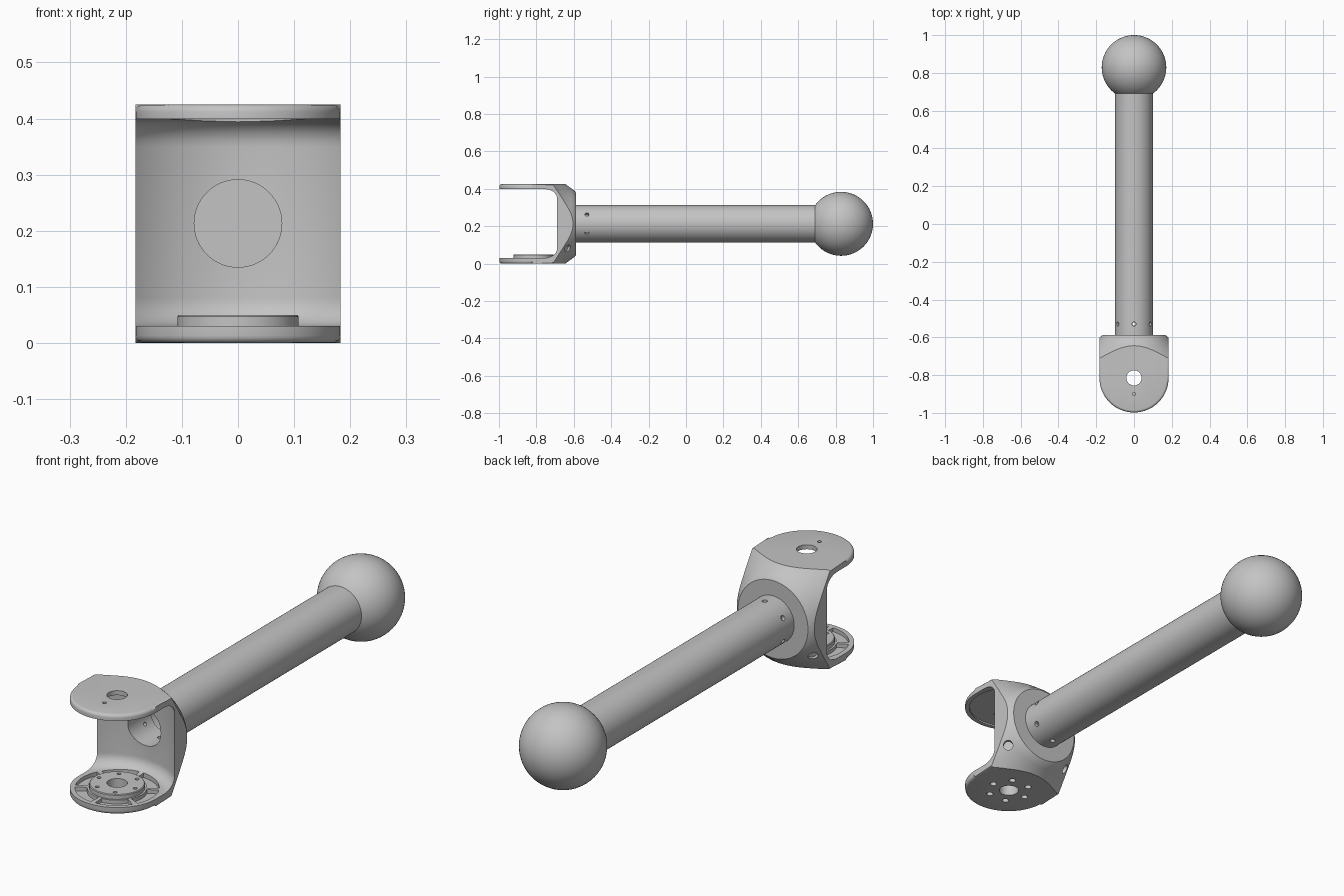
import bpy, bmesh, math
from mathutils import Vector, Matrix

if "Cube" in bpy.data.objects:
    bpy.data.objects.remove(bpy.data.objects["Cube"])

ZC = 0.213           # height of the arm axis
PIVOT = -0.815       # y of the vertical pivot axis
grey = bpy.data.materials.new("light grey")
grey.diffuse_color = (0.55, 0.55, 0.55, 1)
grey.use_nodes = True
grey.node_tree.nodes["Principled BSDF"].inputs["Base Color"].default_value = grey.diffuse_color


def finish(bm, name):
    bmesh.ops.recalc_face_normals(bm, faces=bm.faces)
    me = bpy.data.meshes.new(name)
    bm.to_mesh(me)
    bm.free()
    ob = bpy.data.objects.new(name, me)
    bpy.context.collection.objects.link(ob)
    me.materials.append(grey)
    return ob


def lathe(name, profile, axis, centre, n=96, closed=False):
    """Spin (radius, height) points about the y or z axis."""
    bm = bmesh.new()
    place = (lambda r, h, a: (r * math.cos(a), h, r * math.sin(a))) if axis == 'y' else \
            (lambda r, h, a: (r * math.cos(a), r * math.sin(a), h))
    rings = []
    for r, h in profile:
        rings.append([bm.verts.new(Vector(place(r, h, 2 * math.pi * i / n)) + Vector(centre))
                      for i in range(n)])
    pairs = list(zip(rings, rings[1:])) + ([(rings[-1], rings[0])] if closed else [])
    for a, b in pairs:
        for i in range(n):
            j = (i + 1) % n
            bm.faces.new((a[i], a[j], b[j], b[i]))
    if not closed:
        bm.faces.new(rings[0])
        bm.faces.new(rings[-1])
    return finish(bm, name)


def rod(p, q, r, n=24):
    """Cylinder cutter between two points."""
    p, q = Vector(p), Vector(q)
    d = q - p
    bm = bmesh.new()
    m = Matrix.Translation((p + q) / 2) @ d.to_track_quat('Z', 'Y').to_matrix().to_4x4()
    bmesh.ops.create_cone(bm, cap_ends=True, segments=n, radius1=r, radius2=r, depth=d.length, matrix=m)
    return finish(bm, "cutter")


def arc_block(r0, r1, z0, z1, a0, a1, n=12):
    """Curved slot cutter around the pivot."""
    bm = bmesh.new()
    arc = [a0 + (a1 - a0) * i / n for i in range(n + 1)]
    pts = [(r1, a) for a in arc] + [(r0, a) for a in reversed(arc)]
    f = bm.faces.new([bm.verts.new((r * math.cos(a), PIVOT + r * math.sin(a), z0)) for r, a in pts])
    ext = bmesh.ops.extrude_face_region(bm, geom=[f])
    for v in ext['geom']:
        if isinstance(v, bmesh.types.BMVert):
            v.co.z = z1
    return finish(bm, "cutter")


def boolean(ob, cutter, op='DIFFERENCE'):
    bpy.context.view_layer.objects.active = ob
    m = ob.modifiers.new("cut", 'BOOLEAN')
    m.operation, m.object, m.solver = op, cutter, 'EXACT'
    bpy.ops.object.modifier_apply(modifier=m.name)
    bpy.data.objects.remove(cutter)


def smooth(ob, angle=30):
    bpy.ops.object.select_all(action='DESELECT')
    ob.select_set(True)
    bpy.context.view_layer.objects.active = ob
    bpy.ops.object.shade_smooth_by_angle(angle=math.radians(angle))


# Bracket: rounded stadium block
bm = bmesh.new()
R = 0.183
outline = [(R * math.cos(a), PIVOT - R * math.sin(a))
           for a in (math.pi * i / 48 for i in range(49))] + [(-R, -0.55), (R, -0.55)]
f = bm.faces.new([bm.verts.new((x, y, 0)) for x, y in outline])
ext = bmesh.ops.extrude_face_region(bm, geom=[f])
for v in ext['geom']:
    if isinstance(v, bmesh.types.BMVert):
        v.co.z = 0.425
rim = [e for e in bm.edges if abs(e.verts[0].co.z - e.verts[1].co.z) < 1e-6]
bmesh.ops.bevel(bm, geom=rim, offset=0.013, segments=4, profile=0.5, affect='EDGES')
bracket = finish(bm, "fork_bracket")

# Turned dome that trims the back corners
dome = lathe("cutter", [(0.165, -0.587), (0.178, -0.597), (0.19, -0.614), (0.2125, -0.645),
                        (0.245, -0.68), (0.28, -0.712), (0.6, -1.0), (0.6, -1.1)],
             'y', (0, 0, ZC), 128)
boolean(bracket, dome, 'INTERSECT')

# Opening between the plates, with filleted concave back wall
RO, FL, Z0, Z1 = 0.279, 0.05, 0.03, 0.399
q = [math.pi / 2 * i / 8 for i in range(9)]
prof = [(RO - FL + FL * math.sin(a), Z0 + FL - FL * math.cos(a)) for a in q] + \
       [(RO - FL + FL * math.cos(a), Z1 - FL + FL * math.sin(a)) for a in q]
boolean(bracket, lathe("cutter", prof, 'z', (0, -0.90, 0), 128))

# Bore through the wall, pivot holes and locating hole
boolean(bracket, rod((0, -0.75, ZC), (0, -0.5, ZC), 0.078, 64))
boolean(bracket, rod((0, PIVOT, -0.1), (0, PIVOT, 0.5), 0.04, 48))
boolean(bracket, rod((0, -0.9, 0.3), (0, -0.9, 0.5), 0.008))

# Shallow recess under the top plate, ribbed slots in the bottom plate
boolean(bracket, rod((0, PIVOT, 0.38), (0, PIVOT, 0.406), 0.165, 64))
for k in range(6):
    c = math.radians(60 * k)
    boolean(bracket, arc_block(0.116, 0.163, 0.014, 0.04, c - 0.46, c + 0.46))

# Oval pockets at the lower back corners
for s in (-1, 1):
    boolean(bracket, rod((s * 0.145, -0.645, 0.085), (s * 0.25, -0.54, 0.045), 0.02))

# Raised bearing ring on the bottom plate
ring = lathe("bearing_ring", [(0.04, 0.028), (0.108, 0.028), (0.108, 0.047), (0.105, 0.05),
                              (0.088 + 0.012, 0.05), (0.04, 0.05)], 'z', (0, PIVOT, 0), 64, True)
for k in range(6):
    a = math.radians(60 * k)
    x, y = 0.085 * math.cos(a), PIVOT + 0.085 * math.sin(a)
    boolean(bracket, rod((x, y, -0.05), (x, y, 0.06), 0.014))
    boolean(ring, rod((x, y, 0), (x, y, 0.1), 0.008))

# Hollow arm tube and inner socket sleeve, with six radial screw holes
tube = lathe("arm_tube", [(0.1, -0.589), (0.1, 0.74), (0.085, 0.74), (0.085, -0.589)],
             'y', (0, 0, ZC), 96, True)
sleeve = lathe("socket_sleeve", [(0.0845, -0.595), (0.0845, -0.48), (0.078, -0.48), (0.078, -0.595)],
               'y', (0, 0, ZC), 96, True)
for k in range(6):
    a = math.radians(30 + 60 * k)
    for part, r in ((tube, 0.011), (sleeve, 0.008)):
        boolean(part, rod((0.06 * math.cos(a), -0.53, ZC + 0.06 * math.sin(a)),
                          (0.12 * math.cos(a), -0.53, ZC + 0.12 * math.sin(a)), r))
plug = lathe("tube_end_plug", [(0.085, 0.64), (0.085, 0.66)], 'y', (0, 0, ZC), 64)

# Ball at the end of the arm
bm = bmesh.new()
bmesh.ops.create_uvsphere(bm, u_segments=64, v_segments=32, radius=0.171,
                          matrix=Matrix.Translation((0, 0.829, ZC)))
ball = finish(bm, "end_ball")

for ob in (bracket, ring, tube, sleeve, plug, ball):
    smooth(ob)
